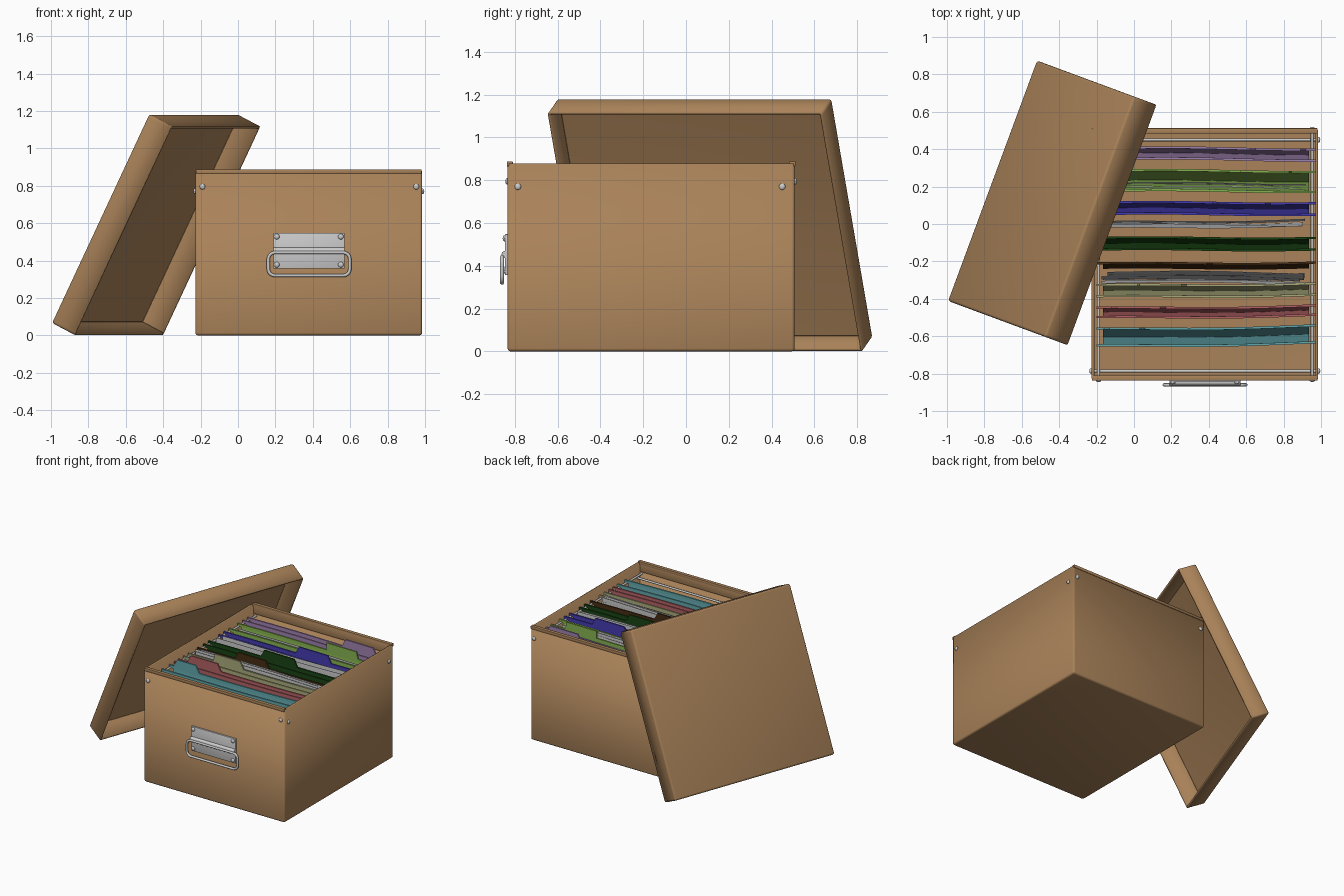
import bpy, bmesh, math, random
from mathutils import Matrix, Vector

if "Cube" in bpy.data.objects:
    bpy.data.objects.remove(bpy.data.objects["Cube"])

random.seed(4)


def material(name, rgb):
    m = bpy.data.materials.new(name)
    m.diffuse_color = (*rgb, 1)
    m.use_nodes = True
    m.node_tree.nodes["Principled BSDF"].inputs["Base Color"].default_value = m.diffuse_color
    return m


def finish(name, bm, mat=None, thick=0, smooth=True, offset=-1):
    me = bpy.data.meshes.new(name)
    bm.to_mesh(me)
    bm.free()
    ob = bpy.data.objects.new(name, me)
    bpy.context.collection.objects.link(ob)
    if mat:
        me.materials.append(mat)
    if thick:
        s = ob.modifiers.new("thickness", 'SOLIDIFY')
        s.thickness, s.offset = thick, offset
    if smooth:
        bpy.ops.object.select_all(action='DESELECT')
        ob.select_set(True)
        bpy.context.view_layer.objects.active = ob
        bpy.ops.object.shade_smooth_by_angle(angle=math.radians(35))
    return ob


def cube(lo, hi):
    bm = bmesh.new()
    lo, hi = Vector(lo), Vector(hi)
    bmesh.ops.create_cube(bm, size=1, matrix=Matrix.Translation((lo + hi) / 2)
                          @ Matrix.Diagonal((*(hi - lo), 1)))
    return bm


def block(name, lo, hi, mat=None, bevel=0.003):
    bm = cube(lo, hi)
    bmesh.ops.bevel(bm, geom=bm.edges[:], offset=bevel, segments=2, profile=0.5, affect='EDGES')
    return finish(name, bm, mat)


def open_box(name, lo, hi, bevel, thick, mat):
    bm = cube(lo, hi)
    top = max(bm.faces, key=lambda f: f.calc_center_median().z)
    bmesh.ops.delete(bm, geom=[top], context='FACES_ONLY')
    edges = [e for e in bm.edges if not e.is_boundary]
    bmesh.ops.bevel(bm, geom=edges, offset=bevel, segments=3, profile=0.5, affect='EDGES')
    return finish(name, bm, mat, thick)


def tube(name, pts, r, cyclic=False):
    cu = bpy.data.curves.new(name, 'CURVE')
    cu.dimensions, cu.bevel_depth, cu.bevel_resolution = '3D', r, 3
    cu.use_fill_caps = True
    sp = cu.splines.new('POLY')
    sp.points.add(len(pts) - 1)
    for p, q in zip(sp.points, pts):
        p.co = (*q, 1)
    sp.use_cyclic_u = cyclic
    ob = bpy.data.objects.new(name, cu)
    bpy.context.collection.objects.link(ob)
    return ob


def rivet(name, loc, axis, r=0.015):
    bm = bmesh.new()
    scale = [r, r, r, 1]
    scale[axis] = r * 0.6
    bmesh.ops.create_uvsphere(bm, u_segments=16, v_segments=8, radius=1,
                              matrix=Matrix.Translation(loc) @ Matrix.Diagonal(scale))
    finish(name, bm)


# Box body with folded rims at front and back
card = material("cardboard", (0.40, 0.225, 0.10))
X0, X1, Y0, Y1 = -0.228, 0.985, -0.834, 0.508
open_box("box_body", (X0, Y0, 0), (X1, Y1, 0.879), 0.014, 0.016, card)
block("front_rim", (X0 + .003, Y0 - .004, 0.865), (X1 - .003, Y0 + .024, 0.888), card)
block("back_rim", (X0 + .003, Y1 - .024, 0.865), (X1 - .003, Y1 + .004, 0.888), card)
block("front_flap", (X0 + .02, Y0 + .01, 0.81), (X1 - .02, Y0 + .024, 0.88), card)
block("back_flap", (X0 + .02, Y1 - .024, 0.81), (X1 - .02, Y1 - .01, 0.88), card)

# Lid leaning against the box, open side toward it
u = Vector((0.347, 0.938, 0))
w = Vector((0.445 * 0.938, -0.445 * 0.347, 0.896))
d = u.cross(w)
lid = open_box("lid", (0, 0, 0), (1.37, 1.247, 0.145), 0.014, 0.014, card)
frame = Matrix((u, w, d)).transposed().to_4x4()
lid.matrix_world = Matrix.Translation((-0.998, -0.41, 0.066)) @ frame

# Hanging rods and their rivets
for x in (-0.19, 0.953):
    tube("long_rod", [(x, Y0, 0.795), (x, Y1, 0.795)], 0.008)
    for y in (Y0 - .002, Y1 + .002):
        rivet("rod_rivet", (x, y, 0.795), 1)
for y in (-0.786, 0.45):
    tube("cross_rod", [(X0, y, 0.77), (X1, y, 0.77)], 0.008)
    for x in (X0 - .002, X1 + .002):
        rivet("rod_rivet", (x, y, 0.77), 0)

# Front handle: plate, hinge barrel, bail and screws
block("handle_plate", (0.19, Y0 - .012, 0.357), (0.57, Y0 + .004, 0.548))
tube("handle_barrel", [(0.19, Y0 - .012, 0.453), (0.57, Y0 - .012, 0.453)], 0.017)
pts, r = [], 0.035
for cx, cz, a0 in ((0.563, 0.408, 0), (0.197, 0.408, 90), (0.197, 0.355, 180), (0.563, 0.355, 270)):
    for k in range(6):
        a = math.radians(a0 + 18 * k)
        pts.append((cx + r * math.cos(a), Y0 - .026, cz + r * math.sin(a)))
tube("handle_bail", pts, 0.009, True)
for x in (0.207, 0.55):
    for z in (0.378, 0.528):
        rivet("handle_screw", (x, Y0 - .014, z), 1)


def sheet(name, y, ybot, mat, bend, tab=None, x0=-0.2, x1=0.97, hook=0.035, top=0.815, thick=0.012):
    """Wavy upright sheet with hook ends and an optional raised tab."""
    xs = {x0, x0 + hook, x1 - hook, x1}
    xs |= {x0 + hook + (x1 - x0 - 2 * hook) * i / 12 for i in range(1, 12)}
    if tab:
        xs |= {tab[0], tab[0] + .03, tab[1] - .03, tab[1]}
    xs = sorted(xs)
    bm = bmesh.new()
    cols = []
    for x in xs:
        t = (x - x0) / (x1 - x0)
        dy = bend * (t - 0.5) + 0.006 * math.sin(5 * t + 9 * bend * 10)
        up = bool(tab) and tab[0] + .029 < x < tab[1] - .029
        cols.append([bm.verts.new((x, yy + dy, z)) for yy, z in
                     ((ybot, 0.06), (y, top - .022), (y, top + (0.055 if up else 0)))])
    for i, (a, b) in enumerate(zip(cols, cols[1:])):
        for k in (0, 1):
            if k == 0 and hook > 0.01 and i in (0, len(cols) - 2):
                continue
            bm.faces.new((a[k], b[k], b[k + 1], a[k + 1]))
    finish(name, bm, mat, thick, smooth=False, offset=0)


# Hanging folders: colour, front y, back y, tab range
folders = [("teal", (.12, .38, .41), -0.645, -0.555, (-0.16, 0.06)),
           ("red", (.45, .12, .13), -0.495, -0.445, (-0.12, 0.17)),
           ("khaki", (.40, .40, .20), -0.385, -0.325, (0.0, 0.28)),
           ("brown", (.06, .025, .006), None, -0.21, (0.12, 0.42)),
           ("dark_green", (.009, .055, .006), -0.137, -0.075, (0.25, 0.57)),
           ("blue", (.06, .045, .45), 0.052, 0.113, (0.42, 0.73)),
           ("lime", (.24, .45, .08), 0.176, 0.283, (0.54, 0.86)),
           ("purple", (.35, .22, .43), 0.345, 0.403, (0.62, 0.92))]
for i, (name, rgb, yf, yb, tab) in enumerate(folders):
    mat = material(name, rgb)
    mid = (yb + (yb - .06 if yf is None else yf)) / 2
    bend = 0.02 - 0.003 * i
    if yf is not None:
        sheet(name + "_folder_front", yf, mid - .006, mat, bend)
    sheet(name + "_folder_back", yb, mid + .006, mat, bend, tab)

# Loose papers between the folders
for y0, n in ((-0.305, 6), (0.0, 4), (0.2, 4)):
    for k in range(n):
        y = y0 + 0.012 * (k - 0.5 * (n - 1) + (1.5 if y0 < -.1 else 0))
        sheet("paper", y, y0 + .003 * k, None, random.uniform(-.02, .02),
              x0=-0.15 + random.uniform(-.03, .03), x1=0.90 + random.uniform(-.02, .02),
              hook=0.005, top=random.uniform(0.79, 0.84), thick=0.002)
